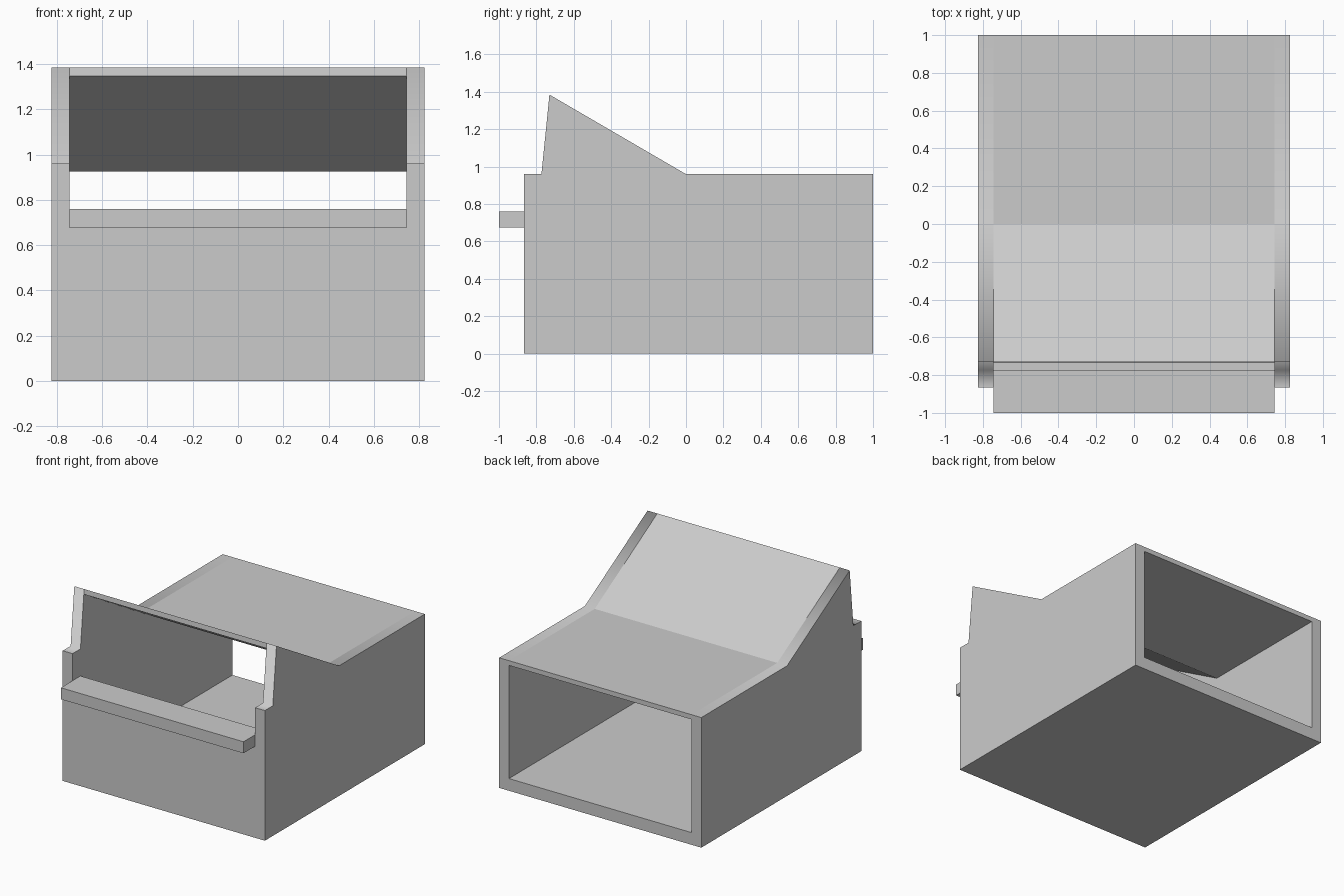
import bpy
import bmesh

cube = bpy.data.objects.get("Cube")
if cube:
    bpy.data.objects.remove(cube, do_unlink=True)

GREY = (0.6, 0.6, 0.6, 1.0)
mat = bpy.data.materials.new("plain grey")
mat.use_nodes = True
mat.diffuse_color = GREY
mat.node_tree.nodes["Principled BSDF"].inputs["Base Color"].default_value = GREY

HALF, INNER = 0.825, 0.745          # outer and inner half widths
FRONT, BACK = -0.865, 1.0
TOP, PEAK = 0.96, 1.385
STEP_Y, PEAK_Y = -0.773, -0.73
SILL, FLOOR = 0.76, 0.09


def extrude_x(name, profile, x0, x1, smooth_points=()):
    """Extrude a (y, z) profile along x; listed profile corners are shaded smooth."""
    bm = bmesh.new()
    ends = [[bm.verts.new((x, y, z)) for y, z in profile] for x in (x0, x1)]
    bm.faces.new(ends[0])
    bm.faces.new(ends[1][::-1])
    n = len(profile)
    rim = []
    for i in range(n):
        j = (i + 1) % n
        rim.append(bm.faces.new((ends[0][j], ends[0][i], ends[1][i], ends[1][j])))
    bmesh.ops.recalc_face_normals(bm, faces=bm.faces)
    for edge in bm.edges:
        edge.smooth = False
    for i in smooth_points:
        bm.edges.get((ends[0][i], ends[1][i])).smooth = True
        rim[i].smooth = rim[i - 1].smooth = True
    mesh = bpy.data.meshes.new(name)
    bm.to_mesh(mesh)
    bm.free()
    mesh.materials.append(mat)
    obj = bpy.data.objects.new(name, mesh)
    bpy.context.scene.collection.objects.link(obj)
    return obj


# Side walls, with the step, peak and slope along the upper rim
side = [(FRONT, 0), (FRONT, TOP), (STEP_Y, TOP), (PEAK_Y, PEAK),
        (0, TOP), (BACK, TOP), (BACK, 0)]
for label, s in (("left", 1), ("right", -1)):
    extrude_x(label + "_wall", side, s * INNER, s * HALF, smooth_points=(2, 3, 4))

# Floor and low front wall in one L-shaped section
extrude_x("floor_and_front_wall",
          [(FRONT, 0), (FRONT, SILL), (STEP_Y, SILL), (STEP_Y, FLOOR),
           (BACK, FLOOR), (BACK, 0)], -INNER, INNER)

# Thin roof, flat at the back and rising to the front peak
extrude_x("roof",
          [(PEAK_Y, PEAK), (0, TOP), (BACK, TOP), (BACK, 0.925),
           (-0.01, 0.925), (PEAK_Y - 0.004, 1.348)], -INNER, INNER)

# Shelf projecting from the front wall
extrude_x("front_shelf",
          [(-1, 0.675), (-1, SILL), (FRONT, SILL), (FRONT, 0.675)], -INNER, INNER)
